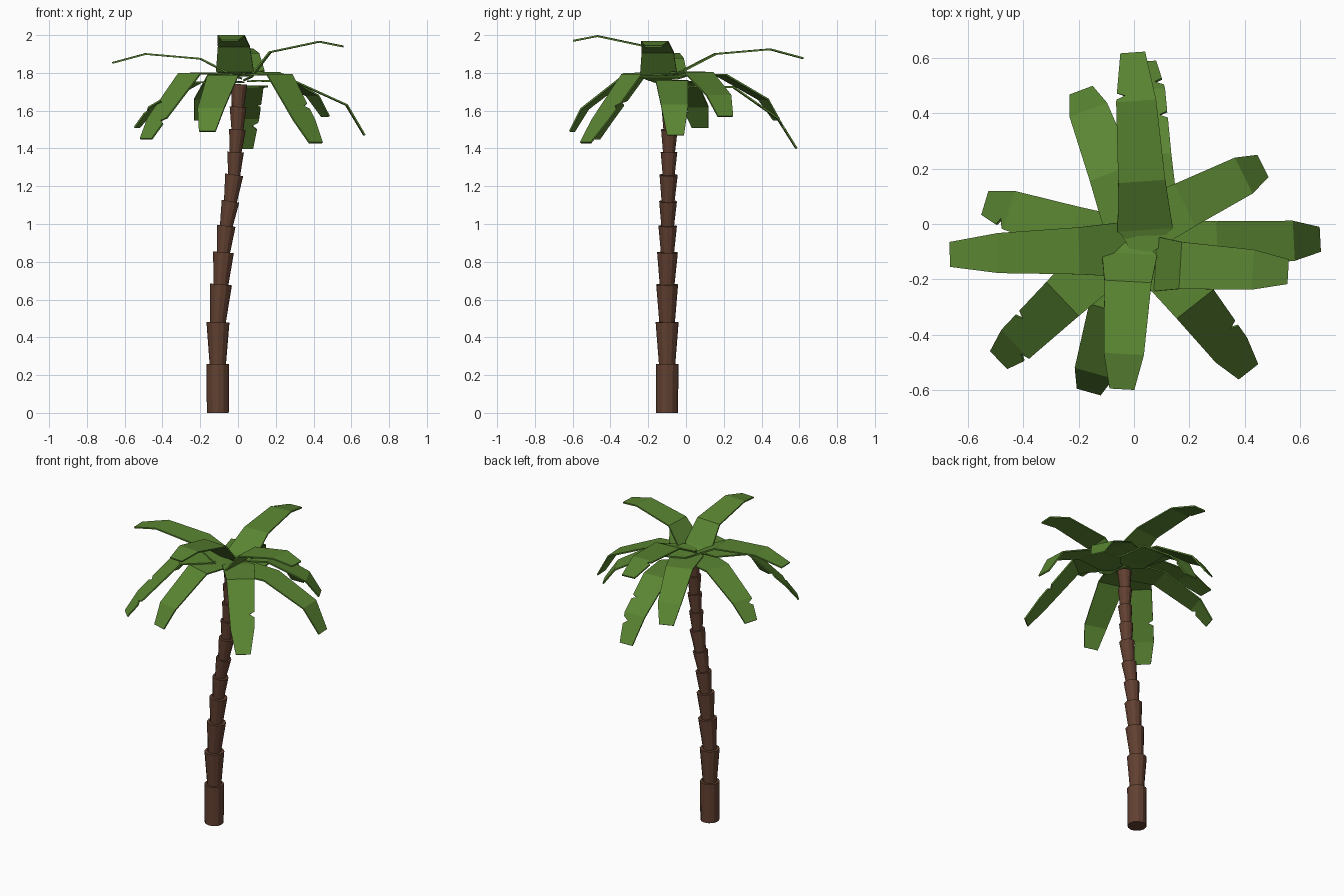
import bpy, bmesh, math
from mathutils import Vector

if "Cube" in bpy.data.objects:
    bpy.data.objects.remove(bpy.data.objects["Cube"])


def material(name, color):
    m = bpy.data.materials.new(name)
    m.diffuse_color = (*color, 1)
    m.use_nodes = True
    m.node_tree.nodes["Principled BSDF"].inputs["Base Color"].default_value = m.diffuse_color
    return m


BARK = material("brown bark", (0.122, 0.052, 0.031))
GREEN = material("leaf green", (0.102, 0.235, 0.032))


def make_object(name, bm, mat):
    bmesh.ops.recalc_face_normals(bm, faces=bm.faces)
    me = bpy.data.meshes.new(name)
    bm.to_mesh(me)
    bm.free()
    me.materials.append(mat)
    ob = bpy.data.objects.new(name, me)
    bpy.context.collection.objects.link(ob)
    return ob


# Trunk: stacked segments, each flaring toward its top; (x, y, z, top radius)
JOINTS = [(-0.107, -0.10, 0.26, 0.060), (-0.106, -0.10, 0.48, 0.061),
          (-0.090, -0.10, 0.68, 0.058), (-0.077, -0.098, 0.85, 0.055),
          (-0.062, -0.097, 0.99, 0.049), (-0.040, -0.095, 1.12, 0.047),
          (-0.020, -0.092, 1.26, 0.048), (-0.013, -0.090, 1.38, 0.044),
          (-0.003, -0.088, 1.50, 0.044), (0.000, -0.086, 1.62, 0.044),
          (0.005, -0.085, 1.74, 0.044)]
low = Vector((-0.107, -0.10, 0))
for i, (x, y, z, r) in enumerate(JOINTS):
    top = Vector((x, y, z))
    axis = top - low
    bottom = low if i == 0 else low - axis.normalized() * 0.01
    r_low = 0.058 if i == 0 else r * 0.7
    bm = bmesh.new()
    bmesh.ops.create_cone(bm, cap_ends=True, segments=12, radius1=r_low,
                          radius2=r, depth=(top - bottom).length)
    turn = Vector((0, 0, 1)).rotation_difference(axis).to_matrix()
    for v in bm.verts:
        v.co = turn @ v.co + (top + bottom) / 2
    make_object(f"trunk_segment_{i + 1}", bm, BARK)
    low = top

WIDTHS = (0.10, 0.20, 0.17, 0.145, 0.09)


# Leaf: a bent strip of five rows around its shoulder point.
# profile holds (distance along, height) of the rows; each notch is
# (side, segment, position), side +1 being left when looking outward.
def leaf(name, shoulder, angle, profile, notches=()):
    a = math.radians(angle)
    out = Vector((math.cos(a), math.sin(a), 0))
    left = Vector((-out.y, out.x, 0))
    bm = bmesh.new()

    def edge(side, seg, t, inset=0.0):
        (d0, h0), (d1, h1) = profile[seg], profile[seg + 1]
        w = (WIDTHS[seg] * (1 - t) + WIDTHS[seg + 1] * t) / 2 - inset
        return (Vector(shoulder) + out * (d0 + (d1 - d0) * t)
                + left * side * w + Vector((0, 0, h0 + (h1 - h0) * t)))

    rows = [[bm.verts.new(edge(s, min(k, 3), 0 if k < 4 else 1))
             for s in (1, -1)] for k in range(5)]
    for seg in range(4):
        cuts = {1: [], -1: []}
        for side, where, t in notches:
            if where == seg:
                dt = 0.012 / (profile[seg + 1][0] - profile[seg][0])
                cuts[side] += [bm.verts.new(edge(side, seg, t - dt)),
                               bm.verts.new(edge(side, seg, t, 0.03)),
                               bm.verts.new(edge(side, seg, t + dt))]
        bm.faces.new([rows[seg][0]] + cuts[1] + [rows[seg + 1][0], rows[seg + 1][1]]
                     + cuts[-1][::-1] + [rows[seg][1]])
    ob = make_object(name, bm, GREEN)
    sol = ob.modifiers.new("thickness", 'SOLIDIFY')
    sol.thickness = 0.009
    sol.offset = 0


def droop(run, tip, fall, tip_fall):
    return [(-0.25, 0), (-0.20, 0.003), (0, 0), (run, -fall), (run + tip, -tip_fall)]


# Rising leaves of the crown
LONG = [(-0.22, -0.105), (-0.175, -0.09), (0, 0), (0.29, 0.025), (0.465, -0.022)]
SHORT = [(-0.14, -0.15), (-0.10, -0.13), (0, 0), (0.26, 0.055), (0.387, 0.03)]
leaf("rising_leaf_back", (0.028, 0.155, 1.90), 94, LONG, [(1, 3, 0.12)])
leaf("rising_leaf_left", (-0.20, -0.097, 1.875), 181.6, LONG)
leaf("rising_leaf_right", (0.17, -0.15, 1.91), -3.3, SHORT)
leaf("rising_leaf_front", (-0.022, -0.21, 1.94), -93.2, SHORT)

# Drooping leaves of the upper ring
leaf("drooping_leaf_front_left", (-0.257, -0.27, 1.795), 223.7,
     droop(0.235, 0.083, 0.235, 0.345), [(-1, 2, 0.65), (1, 3, 0.12)])
leaf("drooping_leaf_front", (-0.08, -0.31, 1.785), -105.7,
     droop(0.235, 0.07, 0.175, 0.295))
leaf("drooping_leaf_front_right", (0.22, -0.288, 1.79), -51.8,
     droop(0.21, 0.10, 0.24, 0.36), [(1, 2, 0.7)])
leaf("drooping_leaf_back_right", (0.183, 0.068, 1.80), 26.6,
     droop(0.236, 0.077, 0.12, 0.23))
leaf("drooping_leaf_back_left", (-0.08, 0.185, 1.79), 110.5,
     droop(0.24, 0.075, 0.13, 0.24))

# Drooping leaves of the lower ring
leaf("lower_leaf_left", (-0.22, -0.02, 1.75), 163.2,
     droop(0.24, 0.09, 0.13, 0.24), [(1, 3, 0.2)])
leaf("lower_leaf_right", (0.30, -0.075, 1.755), 3,
     droop(0.275, 0.095, 0.125, 0.285))
leaf("lower_leaf_back", (0.05, 0.25, 1.725), 92.5,
     droop(0.235, 0.10, 0.165, 0.325), [(-1, 2, 0.6), (-1, 3, 0.25)])
